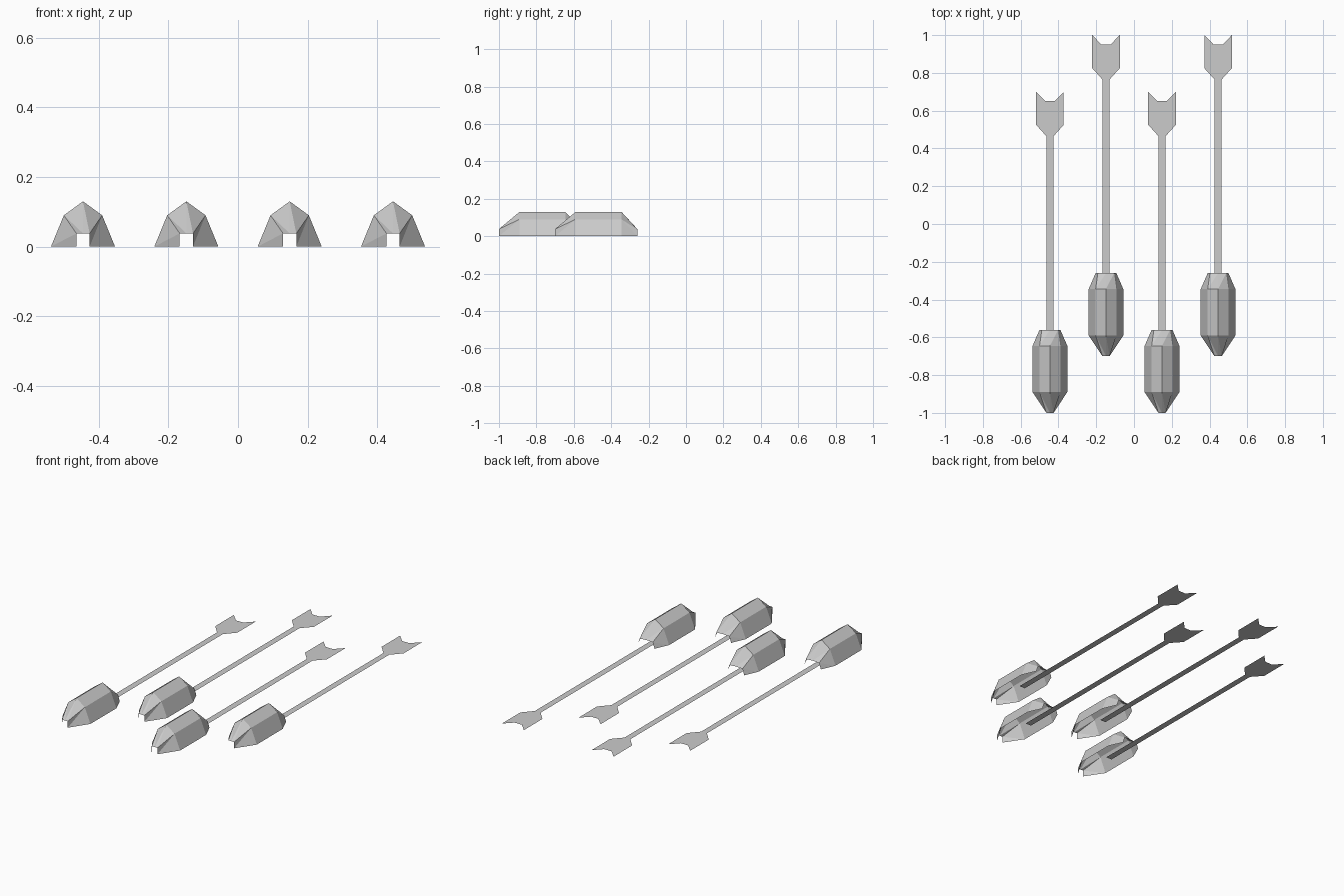
import bpy
import bmesh

cube = bpy.data.objects.get("Cube")
if cube:
    bpy.data.objects.remove(cube, do_unlink=True)

grey = bpy.data.materials.new("plain_grey")
grey.use_nodes = True
grey.diffuse_color = (0.6, 0.6, 0.6, 1)
grey.node_tree.nodes["Principled BSDF"].inputs["Base Color"].default_value = (0.6, 0.6, 0.6, 1)


def finish(name, bm, location):
    mesh = bpy.data.meshes.new(name)
    bm.to_mesh(mesh)
    bm.free()
    mesh.materials.append(grey)
    obj = bpy.data.objects.new(name, mesh)
    obj.location = location
    bpy.context.collection.objects.link(obj)


def arch(base, shoulder_x, shoulder_z, top):
    """Five-point half ring, from the right foot over the top to the left foot."""
    return [(-base, 0), (-shoulder_x, shoulder_z), (0, top),
            (shoulder_x, shoulder_z), (base, 0)]


# Half rings along the hollow head: open tip, body, open tail
MIDDLE = arch(0.092, 0.055, 0.09, 0.13)
RINGS = [(0, arch(0.019, 0.019, 0.038, 0.038)),
         (0.11, MIDDLE),
         (0.355, MIDDLE),
         (0.44, arch(0.055, 0.043, 0.036, 0.038))]


def make_head(name, location):
    bm = bmesh.new()
    rings = [[bm.verts.new((x, y, z)) for x, z in ring] for y, ring in RINGS]
    tip, front, back, tail = rings
    for i in range(4):
        # Body panels are flat quads, the tapers are split into triangles
        bm.faces.new((front[i], front[i + 1], back[i + 1], back[i]))
        for body, end in ((front, tip), (back, tail)):
            bm.faces.new((body[i], body[i + 1], end[i + 1]))
            bm.faces.new((body[i], end[i + 1], end[i]))
    bmesh.ops.recalc_face_normals(bm, faces=bm.faces)
    # Keep the shell facing outwards
    bm.normal_update()
    if max(bm.faces, key=lambda f: f.calc_center_median().z).normal.z < 0:
        bmesh.ops.reverse_faces(bm, faces=bm.faces)
    finish(name, bm, location)


# Half widths along the flat shaft and its notched tail fin
SHAFT = [(0.019, 0.25), (0.019, 1.465)]
FIN = [(0.019, 1.465), (0.073, 1.525), (0.073, 1.70), (0.024, 1.65)]


def make_plate(name, half, location):
    bm = bmesh.new()
    outline = half + [(-x, y) for x, y in reversed(half)]
    bm.faces.new([bm.verts.new((x, y, 0)) for x, y in outline])
    bm.normal_update()
    for face in bm.faces:
        if face.normal.z < 0:
            face.normal_flip()
    finish(name, bm, location)


# Four arrows in a staggered row
for n in range(4):
    place = (-0.445 + n * 0.2967, -1 + 0.3 * (n % 2), 0)
    make_head(f"arrow_head_{n + 1}", place)
    make_plate(f"arrow_shaft_{n + 1}", SHAFT, place)
    make_plate(f"arrow_fin_{n + 1}", FIN, place)
